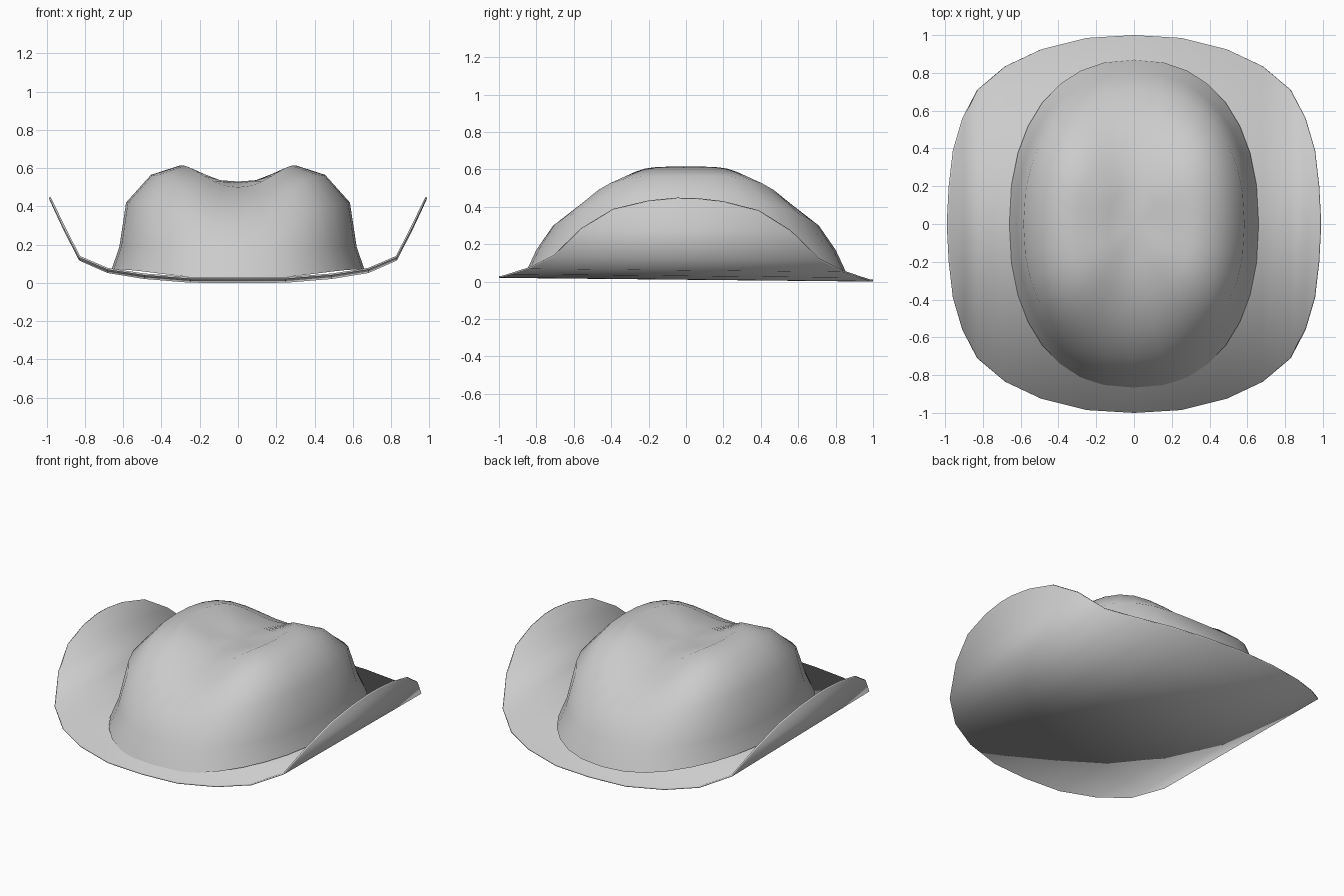
import bpy, math

if "Cube" in bpy.data.objects:
    bpy.data.objects.remove(bpy.data.objects["Cube"])

def make(name, verts, faces):
    me = bpy.data.meshes.new(name)
    me.from_pydata(verts, [], faces)
    me.shade_smooth()
    ob = bpy.data.objects.new(name, me)
    bpy.context.collection.objects.link(ob)
    return ob

# Brim: curled sheet, half outline as (x, y, height), constant section along y
half = [(0, 1, .02), (.25, .985, .021), (.49, .925, .04), (.68, .835, .07), (.825, .71, .133),
        (.90, .56, .28), (.95, .39, .385), (.972, .2, .432), (.98, .05, .448)]
cols = [(-x, y, z) for x, y, z in half[:0:-1]] + half
verts, faces = [], []
for x, y, z in cols:
    verts += [(x, -y, z + .01 * y), (x, y, z - .01 * y)]
for i in range(len(cols) - 1):
    a = 2 * i
    faces.append((a, a + 2, a + 3, a + 1))
brim = make("brim", verts, faces)
sol = brim.modifiers.new("thickness", 'SOLIDIFY')
sol.thickness = .01
sol.offset = -1

# Crown: lofted rings (half width, half length, height at sides, height at ends)
rings = [(.66, .87, .072, .02), (.62, .80, .19, .17), (.585, .71, .42, .30),
         (.455, .55, .565, .41), (.30, .37, .615, .50), (.14, .18, .54, .525)]
N = 32

def power(v):
    return math.copysign(abs(v) ** .88, v)

verts, faces = [], []
for rx, ry, zs, ze in rings:
    for i in range(N):
        t = 2 * math.pi * i / N
        c, s = math.cos(t), math.sin(t)
        verts.append((rx * power(c), ry * power(s), ze + (zs - ze) * (1 - s ** 4)))
for k in range(len(rings) - 1):
    for i in range(N):
        j = (i + 1) % N
        faces.append((k * N + i, k * N + j, (k + 1) * N + j, (k + 1) * N + i))
# Creased centre of the crown
top = (len(rings) - 1) * N
verts.append((0, 0, .53))
faces += [(top + i, top + (i + 1) % N, len(verts) - 1) for i in range(N)]
make("crown", verts, faces)
